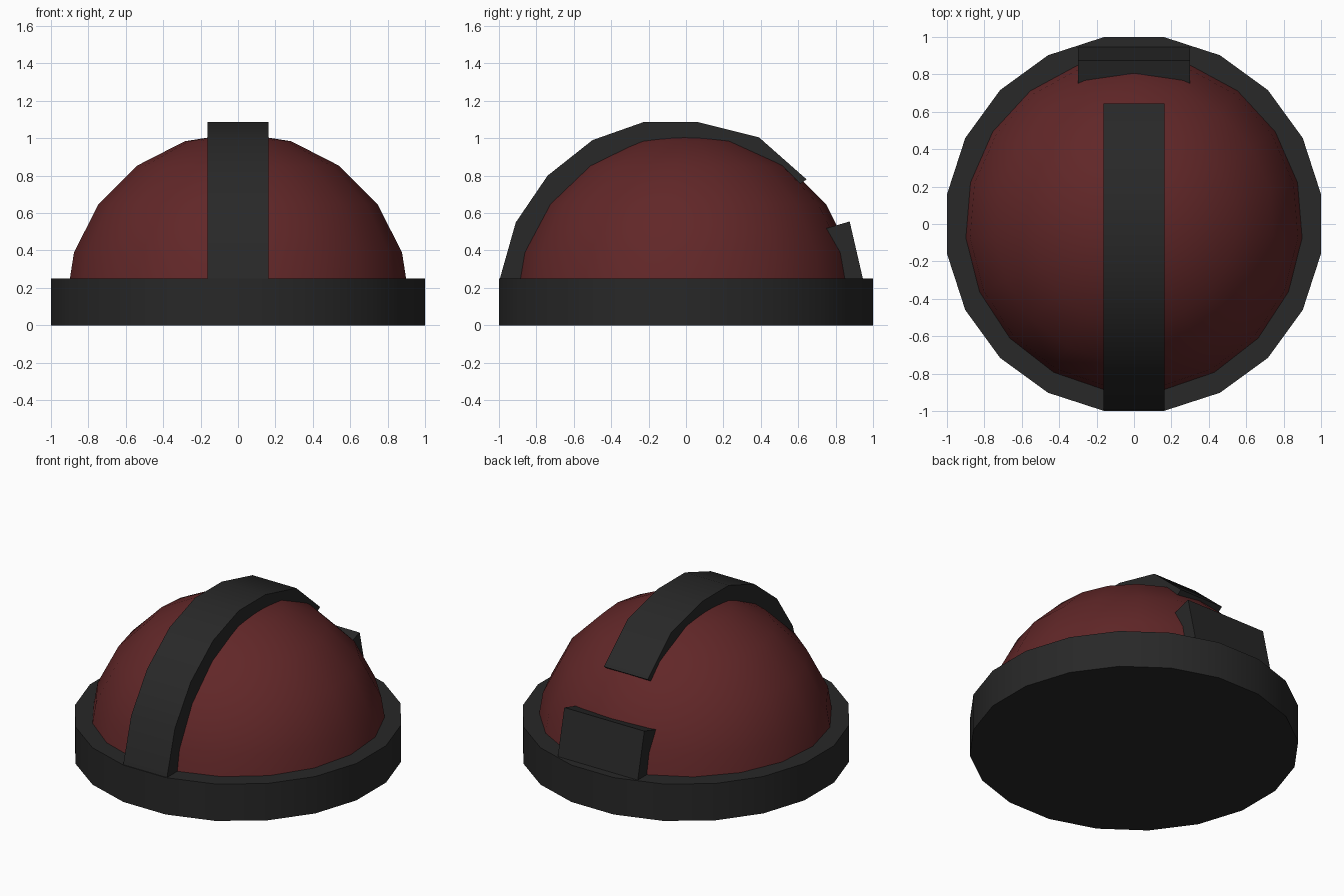
import bpy, bmesh, math

if "Cube" in bpy.data.objects:
    bpy.data.objects.remove(bpy.data.objects["Cube"])


def material(name, rgb):
    m = bpy.data.materials.new(name)
    m.diffuse_color = (*rgb, 1)
    m.use_nodes = True
    m.node_tree.nodes["Principled BSDF"].inputs["Base Color"].default_value = m.diffuse_color
    return m


BLACK = material("charcoal black", (0.021, 0.021, 0.021))
RED = material("dark red", (0.12, 0.02, 0.021))


def finish(name, bm, mat, angle=40):
    bmesh.ops.recalc_face_normals(bm, faces=bm.faces)
    me = bpy.data.meshes.new(name)
    bm.to_mesh(me)
    bm.free()
    me.materials.append(mat)
    ob = bpy.data.objects.new(name, me)
    bpy.context.collection.objects.link(ob)
    bpy.ops.object.select_all(action='DESELECT')
    ob.select_set(True)
    bpy.context.view_layer.objects.active = ob
    bpy.ops.object.shade_smooth_by_angle(angle=math.radians(angle))
    return ob


def lathe(name, profile, sides, start, mat):
    """Revolve (radius, z) points from bottom to top; radius 0 closes to a pole."""
    bm = bmesh.new()
    rings = []
    for r, z in profile:
        if r == 0:
            rings.append([bm.verts.new((0, 0, z))] * sides)
        else:
            rings.append([bm.verts.new((r * math.cos(a), r * math.sin(a), z))
                          for a in (math.radians(start) + math.tau * i / sides
                                    for i in range(sides))])
    for low, high in zip(rings, rings[1:]):
        for i in range(sides):
            j = (i + 1) % sides
            quad = [low[i], low[j], high[j], high[i]]
            bm.faces.new(list(dict.fromkeys(quad)))
    bm.faces.new(rings[0])
    if profile[-1][0]:
        bm.faces.new(rings[-1])
    return finish(name, bm, mat)


def strip(name, outer, inner, half_width, mat):
    """Closed band across x between matching outer and inner (y, z) paths."""
    bm = bmesh.new()
    rows = [[bm.verts.new((x, y, z))
             for x, (y, z) in ((-half_width, o), (half_width, o),
                               (half_width, i), (-half_width, i))]
            for o, i in zip(outer, inner)]
    for a, b in zip(rows, rows[1:]):
        for k in range(4):
            n = (k + 1) % 4
            bm.faces.new((a[k], a[n], b[n], b[k]))
    bm.faces.new(rows[0])
    bm.faces.new(rows[-1])
    return finish(name, bm, mat)


# Twenty-sided base rim, flats facing the axes
rim_radius = 1 / math.cos(math.radians(9))
lathe("base_rim", [(rim_radius, 0), (rim_radius, 0.25)], 20, 9, BLACK)

# Nineteen-sided dome with a vertex at the back
R, ZC = 0.925, 0.104
dome = [(R * math.cos(math.radians(18 * k)), ZC + R * math.sin(math.radians(18 * k)))
        for k in range(5)] + [(0, ZC + R)]
lathe("dome", dome, 19, 90, RED)

# Strap running from the front rim over the crown
strip("top_strap",
      [(-0.995, 0.25), (-0.91, 0.55), (-0.74, 0.80), (-0.50, 0.99),
       (-0.225, 1.087), (0.06, 1.087), (0.39, 1.005), (0.645, 0.78)],
      [(-0.80, 0.25), (-0.75, 0.46), (-0.60, 0.68), (-0.40, 0.84),
       (-0.18, 0.92), (0.04, 0.92), (0.30, 0.87), (0.53, 0.70)],
      0.164, BLACK)

# Tilted plate at the back
strip("back_plate",
      [(0.95, 0.23), (0.875, 0.555)],
      [(0.78, 0.19), (0.705, 0.505)],
      0.30, BLACK)
